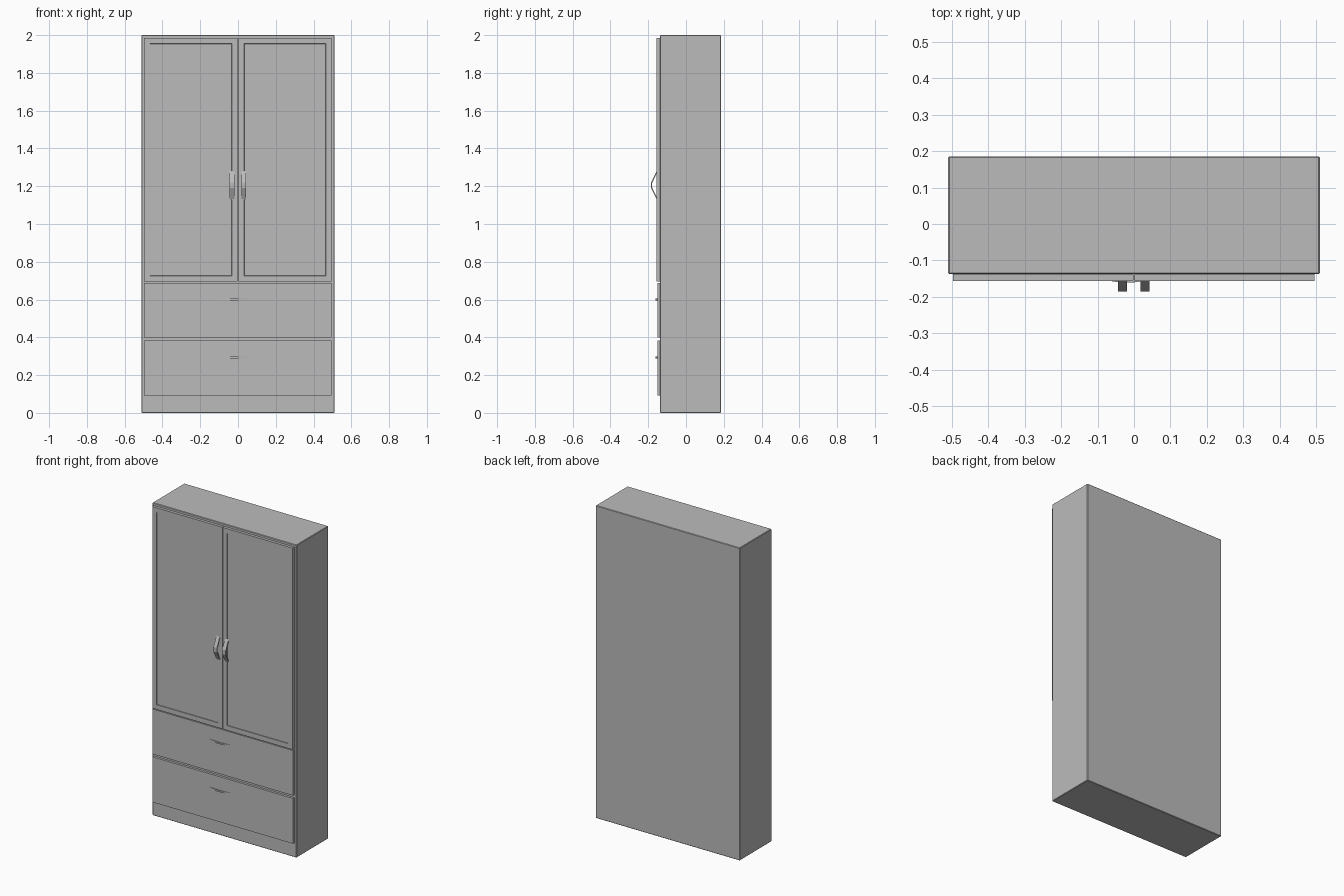
import bpy
import bmesh
from mathutils import Vector

cube = bpy.data.objects.get("Cube")
if cube:
    bpy.data.objects.remove(cube, do_unlink=True)

grey = bpy.data.materials.new("plain grey")
grey.use_nodes = True
colour = (0.5, 0.5, 0.5, 1)
grey.diffuse_color = colour
grey.node_tree.nodes["Principled BSDF"].inputs["Base Color"].default_value = colour


def finish(bm, name, bevel=0):
    bmesh.ops.recalc_face_normals(bm, faces=bm.faces)
    mesh = bpy.data.meshes.new(name)
    bm.to_mesh(mesh)
    bm.free()
    mesh.materials.append(grey)
    obj = bpy.data.objects.new(name, mesh)
    bpy.context.collection.objects.link(obj)
    if bevel:
        mod = obj.modifiers.new("Edge bevel", "BEVEL")
        mod.width = bevel
        mod.segments = 1
    return obj


def box(name, low, high, bevel=0, inset=0, depth=0):
    """Box between two corners, with an optional recessed front panel."""
    low, high = Vector(low), Vector(high)
    bm = bmesh.new()
    bmesh.ops.create_cube(bm, size=1)
    for v in bm.verts:
        v.co = (low + high) / 2 + v.co * (high - low)
    if inset:
        bm.normal_update()
        front = min(bm.faces, key=lambda f: f.calc_center_median().y)
        bmesh.ops.inset_region(bm, faces=[front], thickness=inset)
        # A second, very narrow inset makes the steep step of the recess
        bmesh.ops.inset_region(bm, faces=[front], thickness=0.001)
        bmesh.ops.translate(bm, verts=front.verts, vec=(0, depth, 0))
    return finish(bm, name, bevel)


def bow_handle(name, centre, length, width, reach, thick, upright):
    """Bent strip standing off the front, upright or lying flat."""
    outline = [(-length / 2, 0), (-length * 0.1, -reach), (length * 0.1, -reach), (length / 2, 0),
               (length / 2 - thick * 2, 0), (length * 0.08, thick - reach),
               (-length * 0.08, thick - reach), (thick * 2 - length / 2, 0)]
    bm = bmesh.new()
    sides = []
    for s in (-width / 2, width / 2):
        sides.append([bm.verts.new(Vector(centre) + Vector((s, y, a) if upright else (a, y, s)))
                      for a, y in outline])
    count = len(outline)
    for i in range(count):
        j = (i + 1) % count
        bm.faces.new((sides[0][i], sides[0][j], sides[1][j], sides[1][i]))
    for ring in sides:
        bm.faces.new(ring)
    return finish(bm, name)


# Cabinet body
box("cabinet_body", (-0.51, -0.137, 0), (0.51, 0.185, 2), bevel=0.003)

# Doors with shallow recessed panels and bent pulls
for side, x0, x1, hx in (("right", -0.497, -0.002, -0.032), ("left", 0.002, 0.495, 0.03)):
    box(side + "_door", (x0, -0.156, 0.695), (x1, -0.138, 1.985), inset=0.043, depth=0.004)
    bow_handle(side + "_door_handle", (hx, -0.155, 1.205), 0.15, 0.025, 0.03, 0.006, True)

# Drawers with slim pulls
for level, z0, z1, hz in (("upper", 0.4, 0.688, 0.6), ("lower", 0.092, 0.382, 0.293)):
    box(level + "_drawer", (-0.497, -0.152, z0), (0.495, -0.136, z1))
    bow_handle(level + "_drawer_handle", (-0.02, -0.151, hz), 0.16, 0.01, 0.01, 0.004, False)
